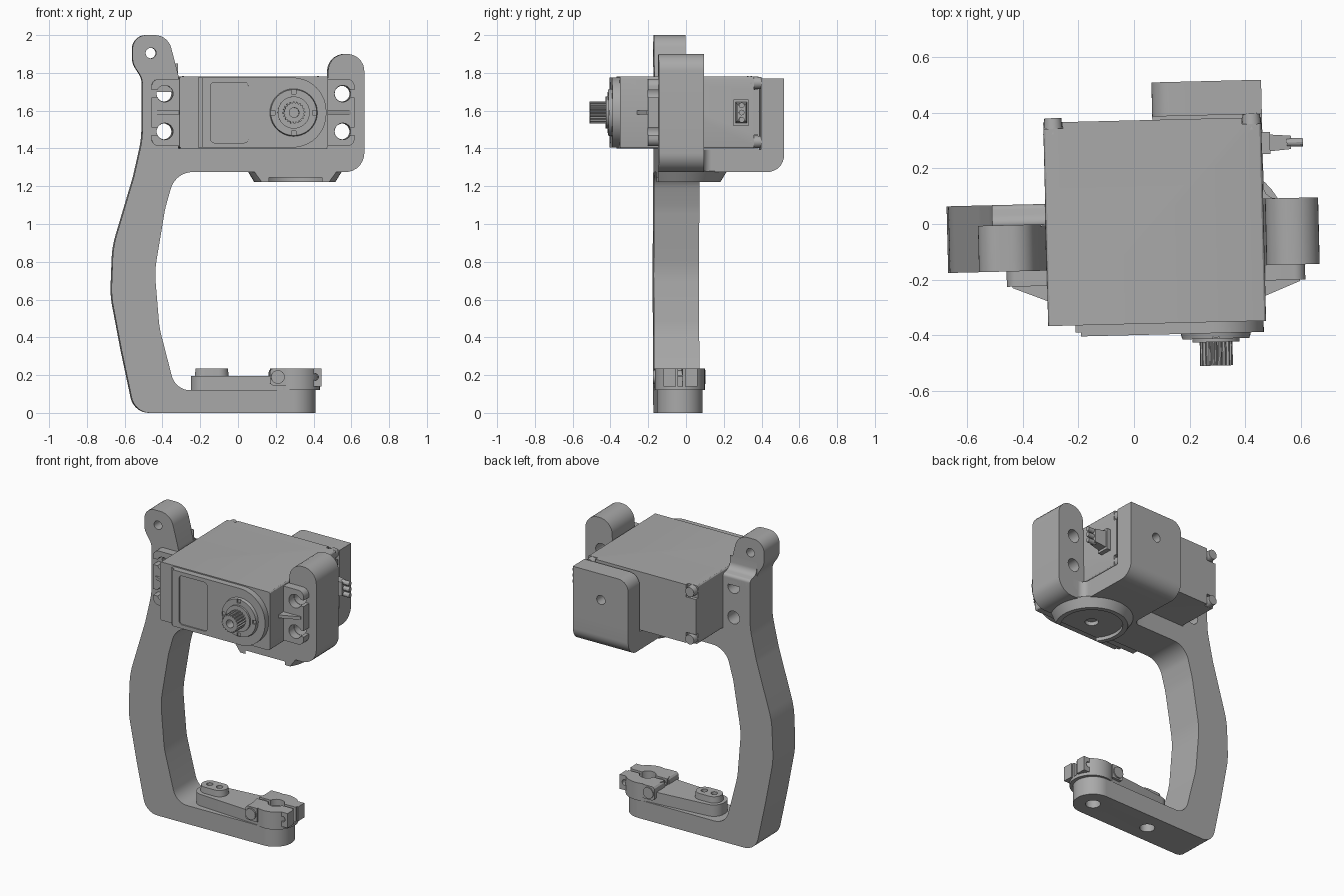
import bpy, bmesh, math
from mathutils import Matrix, Vector

cube = bpy.data.objects.get("Cube")
if cube:
    bpy.data.objects.remove(cube)

grey = bpy.data.materials.new("plain grey")
grey.use_nodes = True
COLOUR = (0.40, 0.40, 0.40, 1)
grey.diffuse_color = COLOUR
grey.node_tree.nodes["Principled BSDF"].inputs["Base Color"].default_value = COLOUR
parts = []


def rounded(points, steps=7):
    """Polygon from (u, v, radius) corners; the radius is optional."""
    out = []
    for i, p in enumerate(points):
        c = Vector(p[:2])
        if len(p) < 3:
            out.append(c)
            continue
        a = Vector(points[i - 1][:2]) - c
        b = Vector(points[(i + 1) % len(points)][:2]) - c
        angle = a.angle(b)
        t = min(p[2] / math.tan(angle / 2), a.length * 0.48, b.length * 0.48)
        r = t * math.tan(angle / 2)
        p0, p1 = c + a.normalized() * t, c + b.normalized() * t
        mid = c + (a.normalized() + b.normalized()).normalized() * (r / math.sin(angle / 2))
        for k in range(steps + 1):
            d = (p0 - mid).lerp(p1 - mid, k / steps)
            out.append(mid + d.normalized() * r)
    return out


def circle(u, v, r, n=32):
    return [Vector((u + r * math.cos(2 * math.pi * i / n),
                    v + r * math.sin(2 * math.pi * i / n))) for i in range(n)]


def box(u0, u1, v0, v1):
    return [(u0, v0), (u1, v0), (u1, v1), (u0, v1)]


def prism(name, outline, axis, lo, hi, scale=1.0, keep=True):
    """Extrude an outline along an axis; scale shrinks the far end."""
    place = {"x": lambda p, d: (d, p[0], p[1]),
             "y": lambda p, d: (p[0], d, p[1]),
             "z": lambda p, d: (p[0], p[1], d)}[axis]
    pts = [Vector(p) for p in outline]
    mid = sum(pts, Vector((0, 0))) / len(pts)
    bm = bmesh.new()
    a = [bm.verts.new(place(p, lo)) for p in pts]
    b = [bm.verts.new(place(mid + (p - mid) * scale, hi)) for p in pts]
    bm.faces.new(a)
    bm.faces.new(b)
    for i in range(len(pts)):
        j = (i + 1) % len(pts)
        bm.faces.new((a[i], a[j], b[j], b[i]))
    bmesh.ops.recalc_face_normals(bm, faces=bm.faces)
    mesh = bpy.data.meshes.new(name)
    bm.to_mesh(mesh)
    bm.free()
    mesh.materials.append(grey)
    obj = bpy.data.objects.new(name, mesh)
    bpy.context.collection.objects.link(obj)
    if keep:
        parts.append(obj)
    return obj


def cut(obj, outline, axis, lo, hi):
    cutter = prism("cutter", outline, axis, lo, hi, keep=False)
    mod = obj.modifiers.new("cut", "BOOLEAN")
    mod.operation, mod.solver, mod.object = "DIFFERENCE", "EXACT", cutter
    bpy.context.view_layer.update()
    graph = bpy.context.evaluated_depsgraph_get()
    mesh = bpy.data.meshes.new_from_object(obj.evaluated_get(graph))
    obj.modifiers.clear()
    obj.data = mesh
    bpy.data.objects.remove(cutter)


FRONT, BACK, MID = -0.16, 0.08, -0.04
LEFT, RIGHT = -0.318, 0.467
SCREW_X, SCREW_Z = (-0.393, 0.55), (1.49, 1.69)

# Curved bracket: grip, foot, cross beam and short upright in one outline
frame = prism("bracket_frame", rounded([
    (-0.51, 1.74), (-0.51, 1.45, .5), (-0.555, 1.25, .5), (-0.665, .88, .5),
    (-0.675, .62, .5), (-0.62, .33, .6), (-0.55, 0, .1), (.29, 0), (.29, .12),
    (-0.335, .12, .1), (-0.42, .45, .5), (-0.445, .75, .5), (-0.39, 1.08, .5),
    (-0.335, 1.275, .12), (.665, 1.275, .1), (.665, 1.9, .09), (.475, 1.9, .09),
    (RIGHT, 1.4), (LEFT, 1.4), (LEFT, 1.74)]), "y", FRONT, BACK)
for x in SCREW_X:
    for z in SCREW_Z:
        cut(frame, circle(x, z, .042), "y", -0.5, .5)
foot_end = prism("foot_end", circle(.29, MID, .12, 48), "z", 0, .12)
for obj, x in ((frame, -0.14), (frame, .29), (foot_end, .29)):
    cut(obj, circle(x, MID, .045), "z", -0.1, .115)

# Upper lug with its pin hole, and the curved step behind it
lug = prism("top_lug", rounded([
    (-0.562, 2, .095), (-0.375, 2, .09), (LEFT, 1.78, .1), (LEFT, 1.7),
    (-0.51, 1.7), (-0.51, 1.77, .1), (-0.562, 1.85, .1)]), "y", FRONT, .007)
cut(lug, circle(-0.465, 1.905, .028), "y", -0.5, .5)
prism("lug_step", rounded([(0, 1.7), (BACK, 1.7), (BACK, 1.76, .02),
                           (.008, 1.775, .06), (.007, 1.85), (0, 1.85)]), "x", -0.51, LEFT)

# Rear tab and the floor that joins it to the beam
prism("rear_floor", rounded([(.06, 1.275), (.508, 1.275, .1), (.508, 1.46),
                             (.385, 1.46), (.385, 1.395), (.06, 1.395)]), "x", .075, .47)
tab = prism("rear_tab", rounded([(.075, 1.46), (.47, 1.46), (.47, 1.77),
                                 (.075, 1.77, .07)]), "y", .385, .508)
cut(tab, circle(.27, 1.6, .03), "y", 0, 1)
for side, x, s in (("right", .075, -1), ("left", .47, 1)):
    prism(side + "_floor_fillet", rounded([(x, .07), (x + s * .09, .07), (x + s * .09, BACK),
                                           (x, BACK, .09), (x, .17)]), "z", 1.275, 1.395)

# Recessed round seat below the beam
seat = prism("pivot_seat", circle(.3, MID, .25, 48), "z", 1.28, 1.222, .86)
cut(seat, circle(.3, MID, .185, 48), "z", 1.1, 1.245)
cut(seat, box(0, .6, -0.4, FRONT), "z", 1.1, 1.4)
cut(seat, circle(.3, MID, .04), "z", 1.1, 1.27)

# Motor case with front cover and label recess
case = prism("motor_case", rounded([(LEFT, 1.4, .012), (RIGHT, 1.4, .012),
                                    (RIGHT, 1.782, .012), (LEFT, 1.782, .012)], 3), "y", -0.36, .373)
for x0, x1 in ((LEFT, LEFT + .07), (RIGHT - .07, RIGHT)):
    for z0, z1 in ((1.4, 1.47), (1.712, 1.782)):
        cut(case, box(x0 - .01, x1, z0 - .01, z1) if x0 == LEFT else
            box(x0, x1 + .01, z0 - .01, z1) if z0 < 1.5 else
            box(x0, x1 + .01, z0, z1 + .01), "y", .35, .4)
        prism("case_screw", circle((x0 + x1) / 2, (z0 + z1) / 2, .036, 20), "y", .33, .388, .85)
cover = prism("front_cover", rounded([(-0.22, 1.405), (.458, 1.405, .18),
                                      (.458, 1.775, .18), (-0.22, 1.775)], 12), "y", -0.35, -0.4)
cut(cover, box(-0.3, -0.2, 1.3, 1.9), "y", -0.5, -0.385)
cut(cover, rounded([(-0.155, 1.43, .02), (.045, 1.43, .02), (.045, 1.75, .02),
                    (-0.155, 1.75, .02)], 4), "y", -0.5, -0.392)

# Output shaft with collar rings and toothed spline
AX, AZ = .285, 1.59
collar = prism("shaft_collar", circle(AX, AZ, .128, 40), "y", -0.39, -0.42, .95)
for i in range(4):
    dx, dz = ((.11, 0), (0, .11), (-0.11, 0), (0, -0.11))[i]
    cut(collar, box(AX + dx - .012, AX + dx + .012, AZ + dz - .012, AZ + dz + .012), "y", -0.5, -0.41)
prism("shaft_ring", circle(AX, AZ, .085), "y", -0.39, -0.432)
spline = prism("shaft_spline", [Vector((AX, AZ)) + (p - Vector((AX, AZ))) * (1 if i % 4 < 2 else .87)
                                for i, p in enumerate(circle(AX, AZ, .059, 80))], "y", -0.4, -0.517)
cut(spline, circle(AX, AZ, .026, 20), "y", -0.6, -0.46)

# Slotted mounting ears with ribs, one each side
for side, wall, s in (("right", LEFT, -1), ("left", RIGHT, 1)):
    out = wall + s * .145
    ear = prism(side + "_ear", rounded([(wall, 1.412), (out, 1.412, .04), (out, 1.768, .04),
                                        (wall, 1.768)]), "y", -0.215, FRONT)
    hole = SCREW_X[0] if s < 0 else SCREW_X[1]
    for z in SCREW_Z:
        cut(ear, circle(hole, z, .044), "y", -0.5, .1)
        cut(ear, box(min(hole, out + s * .1), max(hole, out + s * .1), z - .02, z + .02), "y", -0.5, .1)
    prism(side + "_ear_rib", [(wall, -0.27), (out - s * .02, -0.22), (out - s * .02, -0.2),
                              (wall, -0.2)], "z", 1.58, 1.6)

# Cable plug and wires on the left wall
plug = prism("cable_plug", box(.24, .32, 1.52, 1.66), "x", RIGHT - .01, RIGHT + .03)
prism("cable_boot", box(.25, .31, 1.535, 1.645), "x", RIGHT + .03, RIGHT + .105, .8)
for z in (1.552, 1.59, 1.628):
    prism("cable_wire", circle(.28, z, .015, 12), "x", RIGHT + .09, .615)

# Clamping horn on the foot: tapered arm, hub, clamp screws and button
HX = .3
prism("horn_arm", rounded([(-0.25, MID - .075, .07), (HX, MID - .12), (HX, MID + .12),
                           (-0.25, MID + .075, .07)]), "z", .12, .195)
hub = prism("horn_hub", circle(HX, MID, .132, 40), "z", .12, .235)
cut(hub, circle(HX, MID, .05), "z", .17, .3)
cut(hub, box(HX, HX + .3, MID - .012, MID + .012), "z", .14, .3)
cut(hub, box(HX - .3, HX, MID - .012, MID + .012), "z", .2, .3)
for y0, y1 in ((MID - .13, MID - .025), (MID + .025, MID + .13)):
    prism("horn_clamp_lug", rounded([(.165, .145, .02), (.25, .145), (.25, .235),
                                     (.165, .235, .02)], 3), "y", y0, y1)
    end = prism("horn_end_lug", box(.39, .44, .14, .235), "y", y0 + .04 * (y0 < MID - .1),
                y1 - .04 * (y1 > MID + .1))
    cut(end, circle(.405, .19, .018, 16), "y", -0.5, .5)
prism("clamp_screw", circle(.207, .19, .036, 24), "y", MID - .14, MID + .138)
button = prism("horn_button", rounded([(-0.23, MID - .055, .054), (-0.05, MID - .055, .054),
                                       (-0.05, MID + .055, .054), (-0.23, MID + .055, .054)]),
               "z", .19, .235, .95)
for x in (-0.175, -0.105):
    cut(button, circle(x, MID, .02, 16), "z", .21, .3)

# Slight turn of the whole assembly, then shading
turn = Matrix.Rotation(math.radians(1.4), 4, "Z")
bpy.ops.object.select_all(action="DESELECT")
for obj in parts:
    obj.data.transform(turn)
    obj.select_set(True)
bpy.context.view_layer.objects.active = frame
bpy.ops.object.shade_smooth_by_angle(angle=math.radians(25))
